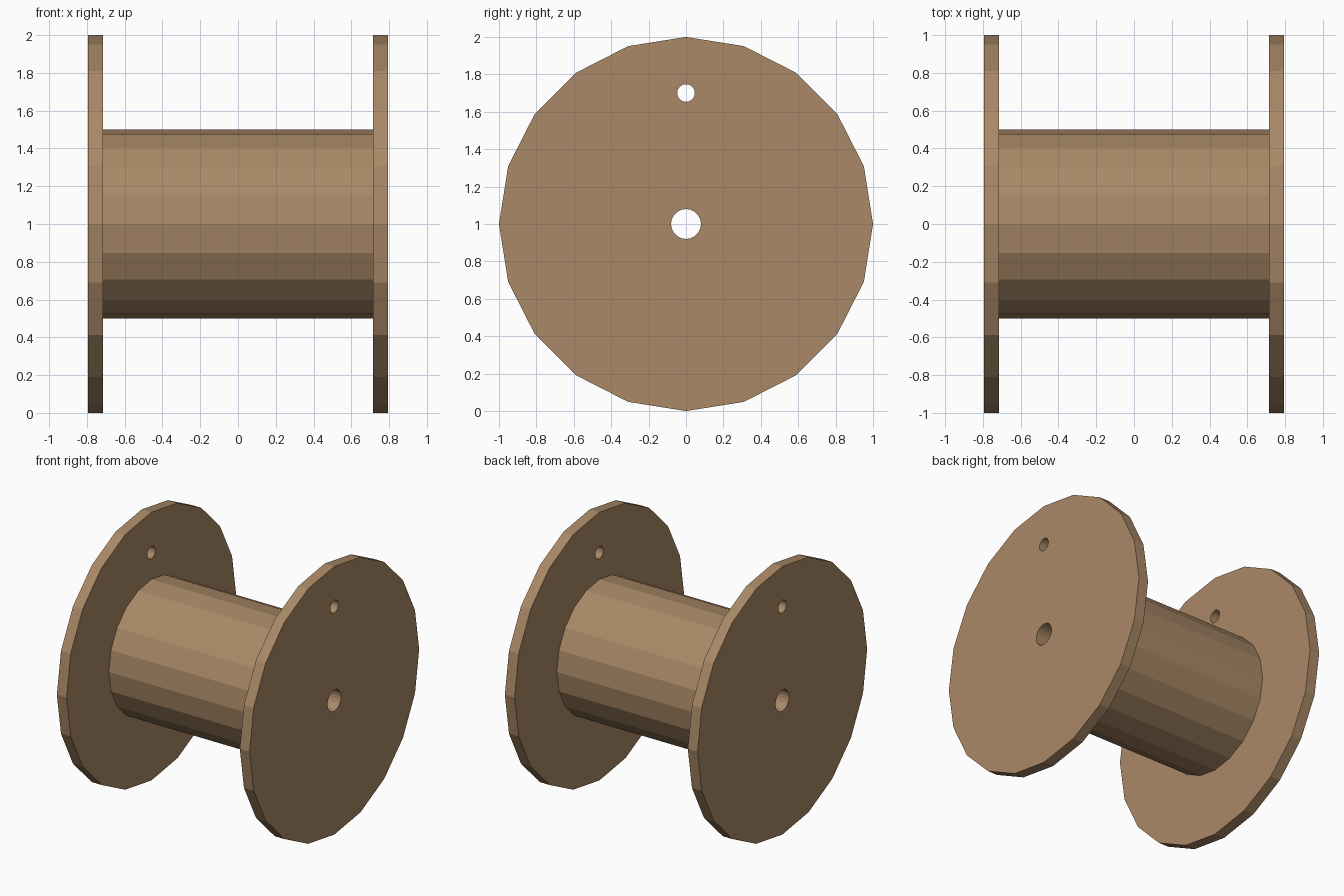
import bpy
from math import pi

cube = bpy.data.objects.get("Cube")
if cube:
    bpy.data.objects.remove(cube, do_unlink=True)

SIDES = 20
AXIS_Z = 1.0        # height of the spool axis
INNER, OUTER = 0.715, 0.795

wood = bpy.data.materials.new("brown_wood")
wood.use_nodes = True
wood.diffuse_color = (0.40, 0.25, 0.135, 1)
wood.node_tree.nodes["Principled BSDF"].inputs["Base Color"].default_value = wood.diffuse_color


def rod(name, radius, x0, x1, z=AXIS_Z):
    """Flat-sided cylinder lying along x."""
    bpy.ops.mesh.primitive_cylinder_add(
        vertices=SIDES, radius=radius, depth=x1 - x0,
        location=((x0 + x1) / 2, 0, z), rotation=(0, pi / 2, 0))
    obj = bpy.context.object
    obj.name = obj.data.name = name
    bpy.ops.object.transform_apply(location=True, rotation=True, scale=True)
    obj.data.materials.append(wood)
    return obj


def drill(obj, cutter):
    """Cut a hole through a part."""
    mod = obj.modifiers.new("hole", "BOOLEAN")
    mod.operation = "DIFFERENCE"
    mod.solver = "EXACT"
    mod.object = cutter
    bpy.context.view_layer.objects.active = obj
    bpy.ops.object.modifier_apply(modifier=mod.name)


# Drill bits for the axle bore and the thread hole
axle_bit = rod("axle_bit", 0.08, -1, 1)
thread_bit = rod("thread_bit", 0.047, -1, 1, 1.7)

# Barrel
barrel = rod("barrel", 0.5, -INNER, INNER)
drill(barrel, axle_bit)

# End discs
for name, x0, x1 in (("left_disc", INNER, OUTER), ("right_disc", -OUTER, -INNER)):
    disc = rod(name, 1.0, x0, x1)
    drill(disc, axle_bit)
    drill(disc, thread_bit)

for bit in (axle_bit, thread_bit):
    bpy.data.objects.remove(bit, do_unlink=True)
